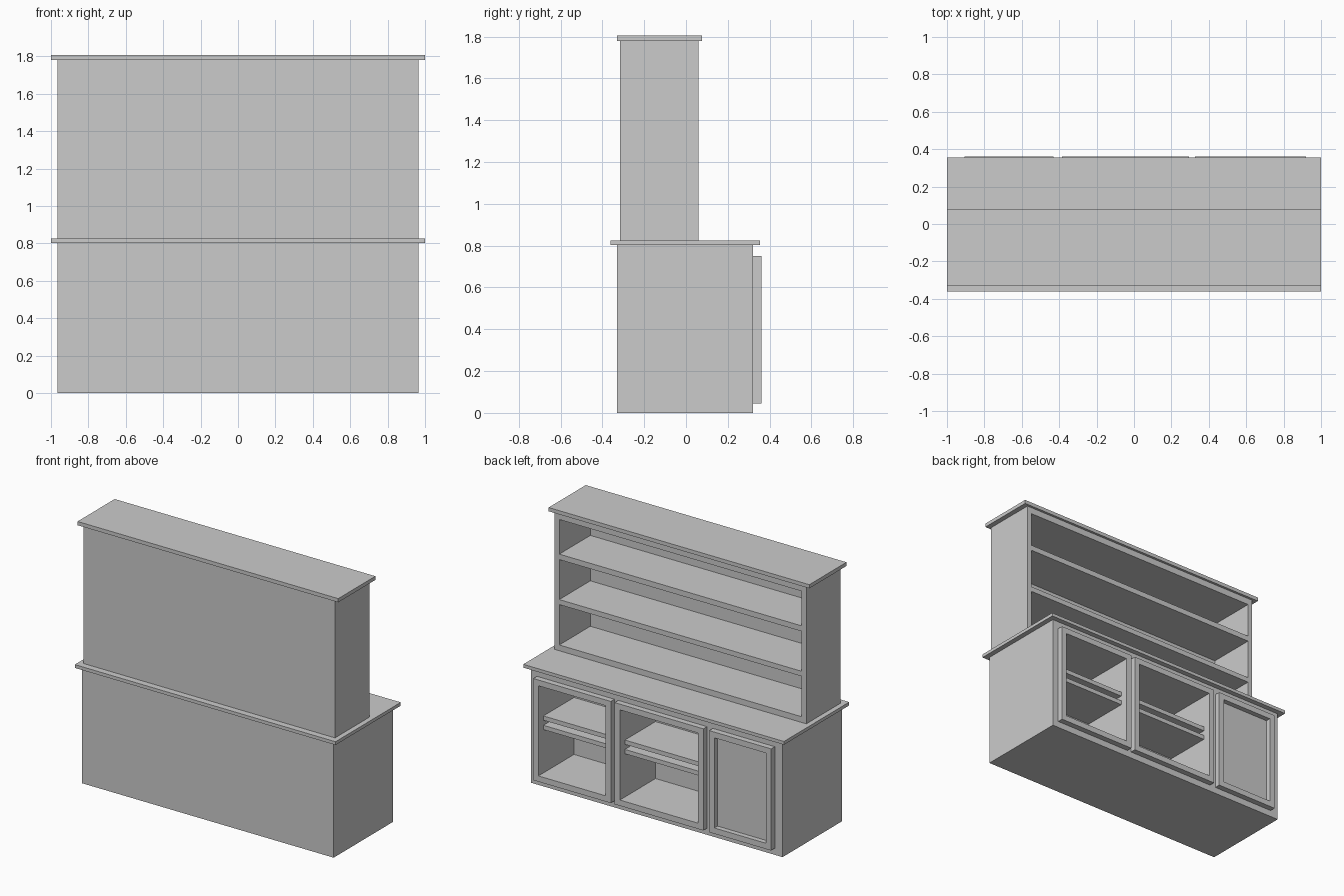
import bpy, bmesh

if "Cube" in bpy.data.objects:
    bpy.data.objects.remove(bpy.data.objects["Cube"])


def box(name, x, y, z):
    """Box from (min, max) ranges on each axis."""
    bm = bmesh.new()
    bmesh.ops.create_cube(bm, size=1)
    for v in bm.verts:
        v.co = [r[0] if c < 0 else r[1] for c, r in zip(v.co, (x, y, z))]
    me = bpy.data.meshes.new(name)
    bm.to_mesh(me)
    bm.free()
    ob = bpy.data.objects.new(name, me)
    bpy.context.collection.objects.link(ob)
    return ob


def cut(ob, *ranges):
    """Subtract a box from an object and bake the result."""
    tool = box("cutter", *ranges)
    mod = ob.modifiers.new("opening", 'BOOLEAN')
    mod.operation = 'DIFFERENCE'
    mod.solver = 'EXACT'
    mod.object = tool
    bpy.context.view_layer.update()
    dg = bpy.context.evaluated_depsgraph_get()
    me = bpy.data.meshes.new_from_object(ob.evaluated_get(dg))
    ob.modifiers.clear()
    ob.data = me
    bpy.data.objects.remove(tool)


T = 0.04          # door frame width
Z0, Z1 = 0.045, 0.75

# lower cabinet and its worktop
base = box("base_cabinet", (-0.965, 0.965), (-0.33, 0.32), (0, 0.802))
box("worktop", (-1, 1), (-0.36, 0.355), (0.802, 0.825))

# doors: two open frames with double shelves behind, one with a panel
doors = [("wide_left", 0.325, 0.92, True),
         ("centre", -0.385, 0.295, True),
         ("panelled", -0.905, -0.43, False)]
for name, a, b, is_open in doors:
    inner = (a + T, b - T)
    frame = box(name + "_door_frame", (a, b), (0.32, 0.36), (Z0, Z1))
    cut(frame, inner, (0.2, 0.5), (Z0 + T, Z1 - T))
    if is_open:
        cut(base, inner, (-0.03, 0.5), (Z0 + T, Z1 - T))
        for i, z in enumerate((0.385, 0.45)):
            box(f"{name}_shelf_{i}", inner, (-0.03, 0.305), (z, z + 0.03))
    else:
        box(name + "_door_panel", inner, (0.315, 0.325), (Z0 + T, Z1 - T))

# upper shelf unit with three open bays, and its top board
hutch = box("upper_cabinet", (-0.965, 0.965), (-0.315, 0.06), (0.825, 1.78))
for z in ((0.865, 1.145), (1.18, 1.457), (1.495, 1.735)):
    cut(hutch, (-0.93, 0.93), (-0.28, 0.5), z)
box("top_board", (-1, 1), (-0.33, 0.077), (1.78, 1.806))
